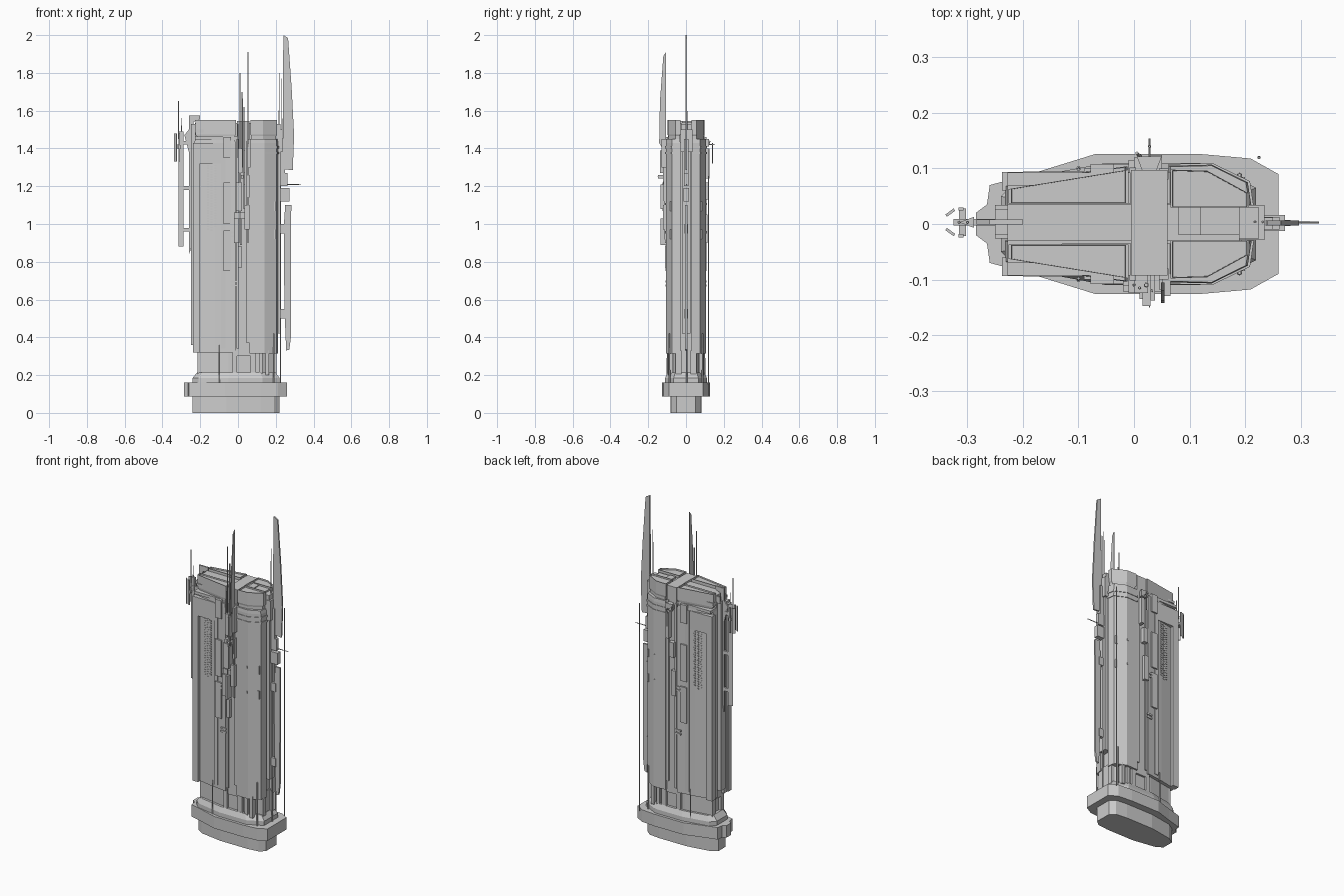
import bpy, bmesh, random
from mathutils import Vector
random.seed(4)


def finish(name, bm):
    bmesh.ops.recalc_face_normals(bm, faces=bm.faces)
    me = bpy.data.meshes.new(name)
    bm.to_mesh(me)
    bm.free()
    ob = bpy.data.objects.new(name, me)
    bpy.context.collection.objects.link(ob)
    return ob


def loft(name, rings):
    """Join equal-length rings of 3D points and cap both ends."""
    bm = bmesh.new()
    vs = [[bm.verts.new(p) for p in r] for r in rings]
    n = len(rings[0])
    for a, b in zip(vs, vs[1:]):
        for i in range(n):
            bm.faces.new((a[i], a[(i + 1) % n], b[(i + 1) % n], b[i]))
    bm.faces.new(vs[0])
    bm.faces.new(vs[-1])
    return finish(name, bm)


def prism(name, plan, levels):
    """Plan outline raised through (z, x scale, y scale) levels."""
    return loft(name, [[(x * sx, y * sy, z) for x, y in plan] for z, sx, sy in levels])


def inset_prism(name, plan, levels):
    """Like prism, but scaled about the plan's own centre."""
    cx = sum(p[0] for p in plan) / len(plan)
    cy = sum(p[1] for p in plan) / len(plan)
    return loft(name, [[(cx + (x - cx) * s, cy + (y - cy) * s, z) for x, y in plan] for z, s in levels])


def slab_xz(name, prof, y0, y1):
    return loft(name, [[(x, y, z) for x, z in prof] for y in (y0, y1)])


def slab_yz(name, prof, x0, x1):
    return loft(name, [[(x, y, z) for y, z in prof] for x in (x0, x1)])


def boxes(name, items):
    bm = bmesh.new()
    for x0, x1, y0, y1, z0, z1 in items:
        g = bmesh.ops.create_cube(bm, size=1)
        for v in g['verts']:
            v.co = Vector(((x0 + x1) / 2 + v.co.x * (x1 - x0),
                           (y0 + y1) / 2 + v.co.y * (y1 - y0),
                           (z0 + z1) / 2 + v.co.z * (z1 - z0)))
    return finish(name, bm)


def rods(name, items):
    bm = bmesh.new()
    for p, q, r in items:
        p, q = Vector(p), Vector(q)
        g = bmesh.ops.create_cone(bm, segments=6, radius1=r, radius2=r * .7, depth=(q - p).length, cap_ends=True)
        rot = (q - p).to_track_quat('Z', 'Y')
        for v in g['verts']:
            v.co = rot @ v.co + (p + q) / 2
    return finish(name, bm)


def sym(half):
    return half + [(x, -y) for x, y in reversed(half)]


# Foundation, overhanging plinth and sloped collar
plinth = sym([(-.285, .02), (-.265, .035), (-.26, .07), (-.17, .095), (-.07, .126),
              (.12, .126), (.21, .118), (.26, .09)])
foot = sym([(-.24, .035), (-.2, .06), (-.06, .083), (.12, .083), (.19, .075), (.22, .05)])
prism("foundation", foot, [(0, 1, 1), (.095, 1, 1)])
prism("plinth", plinth, [(.088, 1, 1), (.16, 1, 1)])
collar = sym([(-.24, .05), (-.21, .08), (-.05, .11), (.13, .11), (.22, .065)])
prism("collar", collar, [(.158, 1, 1), (.185, 1, 1), (.215, .9, .88)])
prism("neck", sym([(-.2, .055), (-.05, .082), (.13, .082), (.195, .045)]), [(.2, 1, 1), (.34, 1, 1)])
boxes("neck_piers", [(x, x + w, s * .07, s * .096, .2, .33) for s in (1, -1)
                     for x, w in ((-.03, .025), (.065, .03), (.11, .02), (.145, .02))])
boxes("neck_end_piers", [(x, x + .02, s * .04 - .015, s * .04 + .015, .2, .33)
                         for s in (1, -1) for x in (-.215, .185)])

# Central core, with cross band and long spine
boxes("core", [(-.215, .19, -.036, .038, .3, 1.5)])
boxes("cross_core", [(-.015, .065, -.09, .094, .3, 1.45)])
boxes("crown_cross", [(-.005, .06, -.093, .097, 1.44, 1.545)])
boxes("crown_spine", [(-.228, .19, -.031, .036, 1.42, 1.535)])

for s, side in ((1, "back"), (-1, "front")):
    f = lambda pts: [(x, y * s) for x, y in pts]

    def ybox(x0, x1, y0, y1, z0, z1):
        return (x0, x1, s * y0, s * y1, z0, z1)

    # Large outer shells
    inset_prism(side + "_left_shell", f([(-.232, .03), (-.232, .068), (-.12, .09), (-.012, .104), (-.012, .03)]),
                [(.32, 1), (1.425, 1), (1.445, .96)])
    inset_prism(side + "_right_shell", f([(.062, .03), (.062, .105), (.14, .107), (.205, .075), (.212, .03)]),
                [(.315, 1), (1.43, 1), (1.45, .95)])
    # Left bay frame: end post, header and slim ribs
    boxes(side + "_bay_frame", [ybox(-.238, -.2, .06, .094, .32, 1.43), ybox(-.2, -.09, .07, .095, 1.32, 1.43),
                                ybox(-.09, -.065, .09, .1, .34, 1.43)])
    # Stacked window slats on the left shell
    slats = []
    for x in (-.165, -.145, -.125):
        z = .96 + random.random() * .06
        while z < 1.31:
            y = .081 + (x + .165) * .195
            slats.append(ybox(x, x + .011, y - .008, y + .004, z, z + .007))
            z += .014
    boxes(side + "_window_slats", slats)
    # Equipment panels beside the central groove
    boxes(side + "_equipment_panels", [ybox(-.078, -.036, .09, .108, a, b) for a, b in
                                       ((.75, .965), (1.0, 1.22), (1.35, 1.46))])
    boxes(side + "_small_fittings", [ybox(-.04, -.005, .095, .108, z, z + .01) for z in (.67, .69, .93, .95)]
          + [ybox(.19, .2, .075, .085, z, z + .05) for z in (.92, 1.07)]
          + [ybox(.13, .138, .1, .11, z, z + .012) for z in (.95, 1.1)])
    # Crown blocks with stepped rims
    left = f([(-.226, .037), (-.226, .063), (-.01, .098), (-.01, .037)])
    right = f([(.066, .03), (.066, .098), (.132, .096), (.207, .055), (.207, .03)])
    for nm, plan in (("left", left), ("right", right)):
        inset_prism(side + "_" + nm + "_crown", plan,
                    [(1.44, .92), (1.465, .92), (1.475, 1), (1.55, 1), (1.55, .95), (1.541, .94)])
    boxes(side + "_crown_ledge", [ybox(-.228, -.006, .03, .093, 1.445, 1.462),
                                  ybox(-.228, -.13, .03, .07, 1.485, 1.5)])
    # Bands under the right crown
    for z in (1.37, 1.4):
        prism(side + "_shell_band", f([(.062, .03), (.062, .108), (.141, .11), (.209, .077), (.216, .03)]),
              [(z, 1, 1), (z + .012, 1, 1)])
    # Vertical pilasters in the central groove
    boxes(side + "_groove_pilasters", [ybox(-.008, .004, .08, .102, .34, 1.45),
                                       ybox(.045, .062, .08, .1, .37, 1.46)])
    # Service pipes rising from the plinth
    rods(side + "_pipes", [((.19, s * .088, .16), (.19, s * .088, .42), .005),
                           ((-.1, s * .1, .16), (-.1, s * .098, .36), .004)])

# Front equipment stack
boxes("front_equipment_stack", [
    (-.02, .005, -.122, -.09, .9, 1.03), (.01, .022, -.135, -.09, .89, 1.03), (.035, .06, -.122, -.09, .97, 1.1),
    (-.01, .02, -.124, -.09, 1.07, 1.22), (.028, .036, -.136, -.09, 1.08, 1.21), (.045, .06, -.118, -.09, 1.14, 1.26),
    (.0, .025, -.124, -.09, 1.27, 1.4), (.03, .038, -.138, -.09, 1.27, 1.39), (.05, .066, -.13, -.09, 1.3, 1.45),
    (.015, .03, -.148, -.09, 1.24, 1.26), (-.02, .055, -.112, -.09, 1.03, 1.06), (0, .02, -.11, -.08, .77, .88)])
rods("front_masts", [((.01, -.115, .9), (.01, -.115, 1.8), .0035), ((.022, -.11, 1.3), (.022, -.11, 1.7), .005),
                     ((.032, -.12, 1.2), (.032, -.12, 1.62), .003), ((.028, -.09, 1.25), (.028, -.15, 1.25), .002),
                     ((.0, -.11, 1.35), (.0, -.11, 1.53), .003)])
slab_yz("front_blade", [(-.105, .9), (-.112, .9), (-.125, 1.4), (-.142, 1.43), (-.138, 1.65), (-.12, 1.89),
                        (-.105, 1.91), (-.105, 1.43)], .049, .055)

# Back fan bracket and aerials
prism("back_fan", [(.017, .09), (.038, .09), (.05, .122), (.005, .122)], [(1.41, 1, 1), (1.45, 1, 1)])
rods("back_aerials", [((.028, .09, 1.42), (.028, .154, 1.42), .003), ((.028, .14, 1.32), (.028, .14, 1.43), .003),
                      ((.225, .12, .15), (.225, .12, 1.4), .003), ((.012, .12, 1.42), (.005, .128, 1.44), .004)])
boxes("back_equipment_stack", [(.0, .03, .09, .12, 1.13, 1.22), (.03, .05, .09, .124, 1.24, 1.4),
                               (-.01, .02, .09, .115, .9, 1.05)])

# Right end: spine column, hub, tall fin and lower fin
boxes("right_column", [(.18, .226, -.022, .024, .42, 1.45), (.19, .235, -.029, .034, 1.38, 1.5)])
boxes("right_hub", [(.22, .272, -.013, .016, 1.12, 1.19), (.22, .262, -.01, .013, 1.2, 1.27),
                    (.22, .25, -.01, .012, 1.27, 1.45), (.215, .255, -.008, .01, .95, 1.0),
                    (.215, .255, -.008, .01, .5, .55)])
slab_xz("tall_fin", [(.236, 1.29), (.24, 2.0), (.265, 1.985), (.284, 1.72), (.297, 1.47), (.29, 1.285)], -.003, .006)
slab_xz("lower_fin", [(.242, .98), (.25, 1.1), (.282, 1.1), (.28, .4), (.272, .335), (.255, .33), (.246, .55)], -.004, .007)
rods("right_spikes", [((.24, .003, 1.21), (.333, .003, 1.21), .003), ((.225, .004, .16), (.225, .004, 1.5), .004),
                      ((.218, .004, 1.45), (.218, .004, 1.8), .003), ((.232, .004, 1.4), (.232, .004, 1.77), .003)])

# Left end: blade, wedge mast and signal plates
boxes("left_column", [(-.25, -.2, -.022, .026, .36, 1.44), (-.25, -.2, -.02, .026, 1.44, 1.5)])
slab_xz("left_blade", [(-.258, .83), (-.24, .92), (-.236, 1.54), (-.2, 1.555), (-.2, 1.575), (-.26, 1.575),
                       (-.26, 1.5), (-.284, 1.47), (-.26, 1.38)], -.001, .008)
prism("left_wedge_mast", [(-.315, .003), (-.288, .013), (-.288, -.007)], [(.88, 1, 1), (1.49, 1, 1)])
boxes("left_mast_links", [(-.3, -.24, -.003, .009, z, z + .02) for z in (.96, 1.18, 1.42)]
      + [(-.325, -.29, -.003, .009, 1.4, 1.42), (-.315, -.303, -.022, .028, 1.4, 1.415)])
for s in (1, -1):
    prism("signal_plate", [(-.337, .003 + s * .01), (-.322, .003 + s * .021), (-.325, .003 + s * .025),
                           (-.34, .003 + s * .014)], [(1.33, 1, 1), (1.48, 1, 1)])
    boxes("signal_bar", [(-.316, -.307, .003 + s * .024 - .003, .003 + s * .024 + .003, 1.33, 1.48)])
rods("left_aerials", [((-.315, .003, 1.45), (-.315, .003, 1.65), .003), ((-.3, .003, 1.48), (-.3, .003, 1.56), .003)])

# Roof details
boxes("roof_rails", [(-.25, -.195, y, y + .008, 1.49, 1.53) for y in (-.026, .026)]
      + [(.08, .12, -.02, .03, 1.53, 1.545), (.12, .19, -.02, .03, 1.53, 1.54), (.17, .225, -.026, .03, 1.5, 1.53)])
